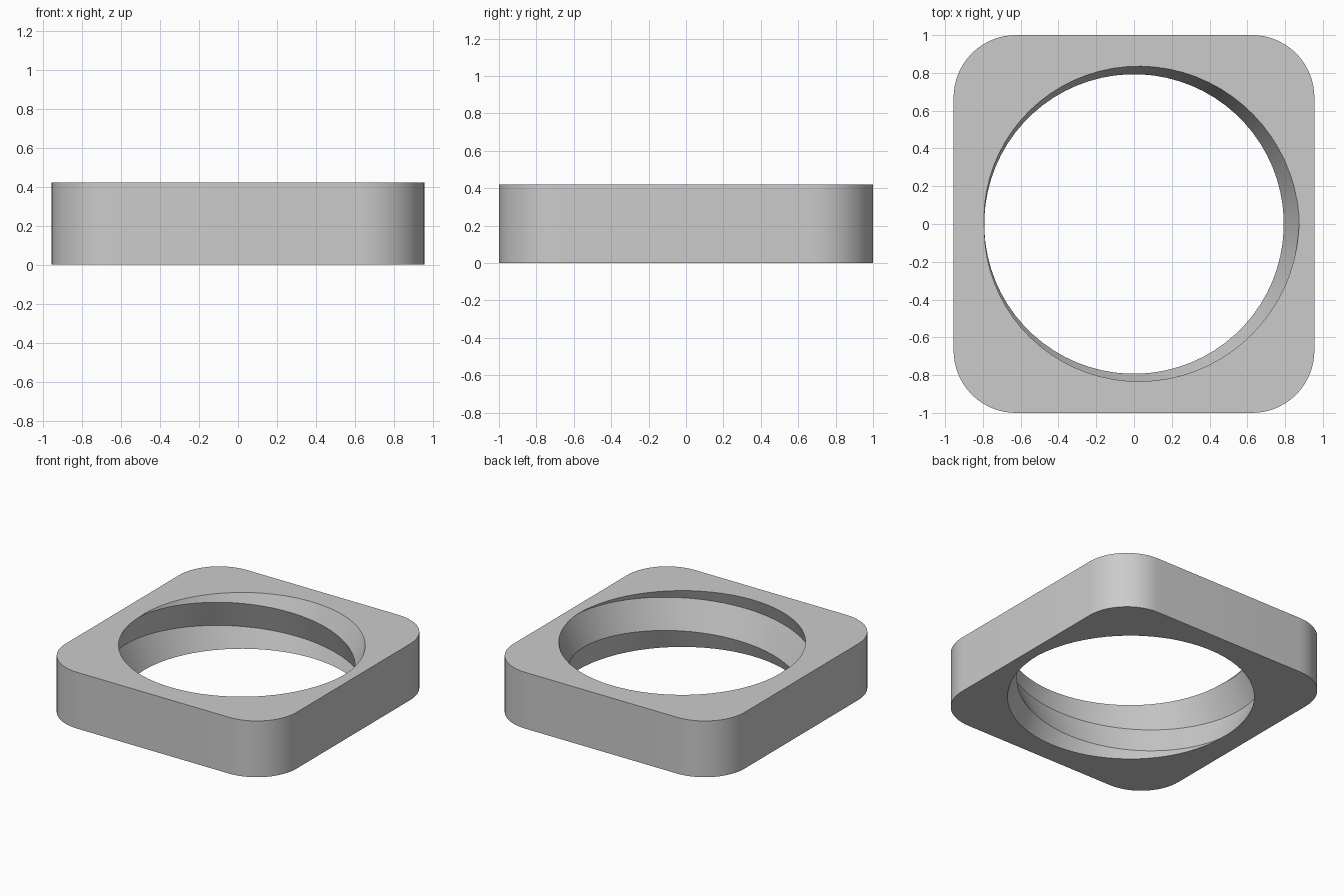
import bpy
import bmesh
import math

cube = bpy.data.objects.get("Cube")
if cube:
    bpy.data.objects.remove(cube, do_unlink=True)

HALF_X, HALF_Y, HEIGHT, CORNER = 0.955, 1.0, 0.42, 0.33
CREST, GROOVE = 0.793, 0.875   # inner and outer radius of the thread
PER_CORNER = 18
N = PER_CORNER * 4             # steps around the hole and up its wall


def outer_point(i):
    """Point i on the rounded rectangle, counted anticlockwise."""
    quarter, step = divmod(i, PER_CORNER)
    a = math.pi / 2 * (quarter + step / (PER_CORNER - 1))
    sx = 1 if quarter in (0, 3) else -1
    sy = 1 if quarter in (0, 1) else -1
    return (sx * (HALF_X - CORNER) + CORNER * math.cos(a),
            sy * (HALF_Y - CORNER) + CORNER * math.sin(a))


def thread_point(i, row):
    """Point on a one-turn, right-handed V thread."""
    turn = (row - i) / N
    away = abs(turn - round(turn)) * 2
    r = GROOVE + (CREST - GROOVE) * away
    a = 2 * math.pi * (i + 0.5) / N
    return (r * math.cos(a), r * math.sin(a), HEIGHT * row / N)


bm = bmesh.new()
outer = [[bm.verts.new((*outer_point(i), z)) for i in range(N)]
         for z in (0, HEIGHT)]
inner = [[bm.verts.new(thread_point(i, row)) for i in range(N)]
         for row in range(N + 1)]

for i in range(N):
    j = (i + 1) % N
    # Outer wall, top and underside
    bm.faces.new((outer[0][i], outer[0][j], outer[1][j], outer[1][i]))
    bm.faces.new((outer[1][i], outer[1][j], inner[N][j], inner[N][i]))
    bm.faces.new((outer[0][j], outer[0][i], inner[0][i], inner[0][j]))
    # Threaded wall, with diagonals running along the helix
    for low, high in zip(inner, inner[1:]):
        bm.faces.new((low[i], high[i], high[j]))
        bm.faces.new((low[i], high[j], low[j]))

bmesh.ops.recalc_face_normals(bm, faces=bm.faces)
mesh = bpy.data.meshes.new("threaded_block")
bm.to_mesh(mesh)
bm.free()

# Plain grey material
grey = bpy.data.materials.new("light_grey")
grey.use_nodes = True
colour = (0.6, 0.6, 0.6, 1)
grey.diffuse_color = colour
grey.node_tree.nodes["Principled BSDF"].inputs["Base Color"].default_value = colour
mesh.materials.append(grey)

block = bpy.data.objects.new("threaded_block", mesh)
bpy.context.collection.objects.link(block)
bpy.ops.object.select_all(action="DESELECT")
block.select_set(True)
bpy.context.view_layer.objects.active = block
bpy.ops.object.shade_smooth_by_angle(angle=math.radians(30))
